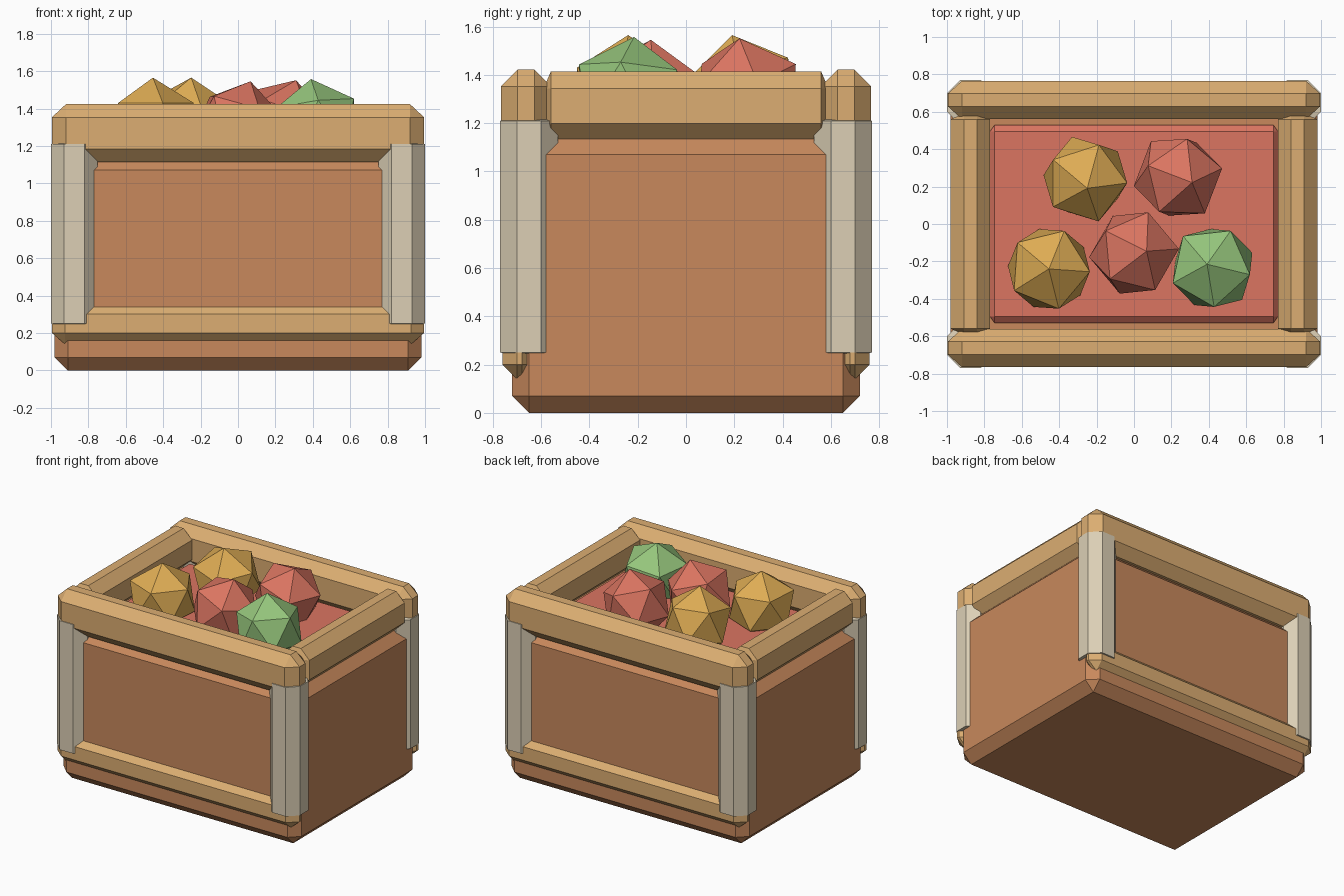
import bpy, bmesh, math
from mathutils import Vector, Matrix

cube = bpy.data.objects.get("Cube")
if cube:
    bpy.data.objects.remove(cube, do_unlink=True)


def material(name, hex_code):
    def channel(i):
        c = int(hex_code[i:i + 2], 16) / 255
        return c / 12.92 if c <= 0.04045 else ((c + 0.055) / 1.055) ** 2.4
    colour = (channel(0), channel(2), channel(4), 1)
    mat = bpy.data.materials.new(name)
    mat.use_nodes = True
    mat.diffuse_color = colour
    bsdf = next(n for n in mat.node_tree.nodes if n.type == "BSDF_PRINCIPLED")
    bsdf.inputs["Base Color"].default_value = colour
    bsdf.inputs["Roughness"].default_value = 0.9
    return mat


wood = material("brown wood", "C8895C")
trim = material("tan wood", "DCAE72")
metal = material("pale metal", "DCCFB5")
red = material("red", "DB7561")
yellow = material("yellow", "DEAC54")
green = material("green", "96C67C")


def finish(name, bm, mat):
    bmesh.ops.recalc_face_normals(bm, faces=bm.faces[:])
    mesh = bpy.data.meshes.new(name)
    bm.to_mesh(mesh)
    bm.free()
    mesh.materials.append(mat)
    obj = bpy.data.objects.new(name, mesh)
    bpy.context.collection.objects.link(obj)
    return obj


def chamfer_box(name, centre, size, cut, mat):
    """Box with flat chamfers; cut is the chamfer width along each axis."""
    half = Vector(size) / 2
    bm = bmesh.new()
    for sx in (-1, 1):
        for sy in (-1, 1):
            for sz in (-1, 1):
                sign = (sx, sy, sz)
                for full in range(3):
                    bm.verts.new([centre[a] + sign[a] * (half[a] - (0 if a == full else cut[a]))
                                  for a in range(3)])
    bmesh.ops.convex_hull(bm, input=bm.verts[:])
    bmesh.ops.dissolve_limit(bm, angle_limit=math.radians(1), verts=bm.verts[:], edges=bm.edges[:])
    return finish(name, bm, mat)


def fruit(name, centre, lean, spin, mat, radius=0.245):
    """Twenty-sided fruit whose top point leans sideways."""
    bm = bmesh.new()
    bmesh.ops.create_icosphere(bm, subdivisions=1, radius=radius)
    up = Vector((lean[0], lean[1], radius))
    turn = up.to_track_quat("Z", "Y").to_matrix().to_4x4()
    # Keep the spin measured about the vertical
    turn = Vector((0, 0, 1)).rotation_difference(up.normalized()).to_matrix().to_4x4()
    bm.transform(Matrix.Translation(centre) @ turn @ Matrix.Rotation(math.radians(spin), 4, "Z"))
    return finish(name, bm, mat)


# Crate body and the layer of goods filling it
chamfer_box("crate_body", (0, 0, 0.57), (1.96, 1.44, 1.14), (0.07, 0.07, 0.07), wood)
chamfer_box("goods_layer", (0, 0, 1.1), (1.54, 1.06, 0.2), (0.025, 0.035, 0.03), red)

# Rails along the front and back
for s, side in ((-1, "front"), (1, "back")):
    chamfer_box(side + "_top_rail", (0, s * 0.663, 1.268), (1.99, 0.205, 0.31), (0.075, 0.068, 0.07), trim)
    chamfer_box(side + "_bottom_rail", (0, s * 0.69, 0.25), (1.99, 0.14, 0.22), (0.07, 0.06, 0.06), trim)

# Rails along the left and right
for s, side in ((-1, "right"), (1, "left")):
    chamfer_box(side + "_top_rail", (s * 0.875, 0, 1.272), (0.21, 1.18, 0.285), (0.07, 0.03, 0.07), trim)

# Corner posts
for sx, side in ((-1, "right"), (1, "left")):
    for sy, end in ((-1, "front"), (1, "back")):
        chamfer_box(end + "_" + side + "_post", (sx * 0.875, sy * 0.65, 0.73),
                    (0.25, 0.24, 0.98), (0.07, 0.07, 0.01), metal)

# Fruit resting in the goods layer
fruit("yellow_fruit_back", (-0.26, 0.24, 1.325), (0.01, -0.05), 0, yellow)
fruit("yellow_fruit_front", (-0.455, -0.24, 1.32), (0, 0), -4, yellow)
fruit("red_fruit_back", (0.235, 0.25, 1.32), (0.08, -0.03), 15, red)
fruit("red_fruit_front", (0, -0.155, 1.31), (0.07, 0.01), 5, red)
fruit("green_fruit", (0.42, -0.235, 1.315), (-0.03, 0.02), -12, green)
